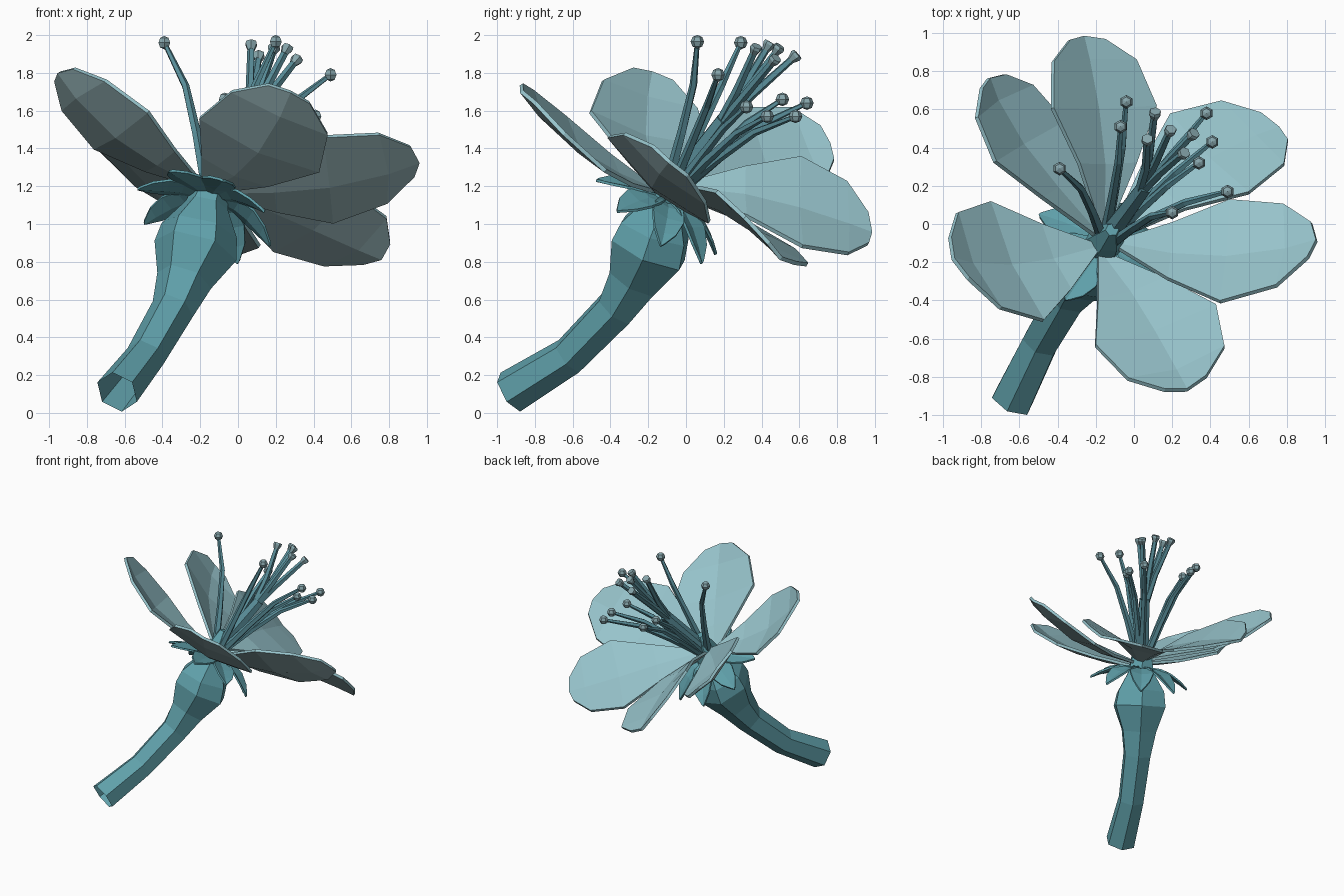
import bpy, bmesh, math
from mathutils import Vector as V

if "Cube" in bpy.data.objects:
    bpy.data.objects.remove(bpy.data.objects["Cube"])


def material(name, rgb):
    m = bpy.data.materials.new(name)
    m.diffuse_color = (*rgb, 1)
    m.use_nodes = True
    m.node_tree.nodes["Principled BSDF"].inputs["Base Color"].default_value = m.diffuse_color
    return m


STEM = material("stem teal", (0.115, 0.35, 0.40))
FILAMENT = material("filament teal", (0.10, 0.27, 0.32))
ANTHER = material("anther grey teal", (0.24, 0.38, 0.41))
INNER = material("petal inside pale teal", (0.31, 0.55, 0.60))
OUTER = material("petal outside grey teal", (0.33, 0.49, 0.51))

AXIS = V((0.22, 0.43, 0.87)).normalized()


def finish(name, bm, mats):
    me = bpy.data.meshes.new(name)
    bm.to_mesh(me)
    bm.free()
    ob = bpy.data.objects.new(name, me)
    bpy.context.collection.objects.link(ob)
    for m in mats:
        me.materials.append(m)
    return ob


def tube(bm, pts, radii, sides, cap_start=True):
    """Sweep a polygon ring along a path."""
    rings = []
    for i, p in enumerate(pts):
        t = (pts[min(i + 1, len(pts) - 1)] - pts[max(i - 1, 0)]).normalized()
        a = t.cross(V((0, 0, 1))).normalized()
        b = a.cross(t)
        ring = []
        for k in range(sides):
            w = 2 * math.pi * (k + 0.5) / sides
            ring.append(bm.verts.new(p + radii[i] * (a * math.cos(w) + b * math.sin(w))))
        rings.append(ring)
    for r, s in zip(rings, rings[1:]):
        for k in range(sides):
            j = (k + 1) % sides
            bm.faces.new((r[k], r[j], s[j], s[k]))
    bm.faces.new(rings[-1])
    if cap_start:
        bm.faces.new(rings[0][::-1])


def blade(name, base, tip, e1, e2, rows, sag, thick, mats):
    """Petal or sepal: creased sheet from base to tip, widest between e1 and e2."""
    base, tip, e1, e2 = V(base), V(tip), V(e1), V(e2)
    mid, side, h = (e1 + e2) / 2, (e1 - e2) / 2, 0.56
    up = side.cross(tip - base).normalized()
    if up.dot(AXIS) < 0:
        up = -up

    def centre(t):
        return (base * ((t - h) * (t - 1) / h) + mid * (t * (t - 1) / (h * (h - 1)))
                + tip * (t * (t - h) / (1 - h)))

    bm = bmesh.new()
    grid = []
    for t_edge, t_mid, w in rows:
        c = centre(t_edge)
        grid.append([bm.verts.new(c + side * w),
                     bm.verts.new(centre(t_mid) - up * sag * w),
                     bm.verts.new(c - side * w)])
    for r, s in zip(grid, grid[1:]):
        for k in (0, 1):
            bm.faces.new((r[k], r[k + 1], s[k + 1], s[k]))
    bm.normal_update()
    if sum((f.normal.dot(up) for f in bm.faces)) < 0:
        bmesh.ops.reverse_faces(bm, faces=bm.faces[:])
    ob = finish(name, bm, mats)
    mod = ob.modifiers.new("thickness", 'SOLIDIFY')
    mod.thickness, mod.offset = thick, -1
    mod.material_offset = len(mats) - 1
    return ob


# Stem with swollen flower base, open at the cut end
path = [(-0.64, -0.93, 0.11), (-0.49, -0.62, 0.30), (-0.345, -0.375, 0.55),
        (-0.285, -0.28, 0.70), (-0.225, -0.20, 0.86), (-0.205, -0.165, 0.965),
        (-0.165, -0.115, 1.10), (-0.135, -0.07, 1.22), (-0.115, -0.03, 1.34)]
bm = bmesh.new()
tube(bm, [V(p) for p in path],
     [0.118, 0.105, 0.115, 0.15, 0.225, 0.205, 0.115, 0.085, 0.035], 6, False)
finish("stem", bm, [STEM])

# Petals: base, tip, and the two points of greatest width
petals = [
    ((-0.20, -0.12, 1.22), (-0.93, -0.17, 1.82), (-0.47, -0.50, 1.60), (-0.75, 0.12, 1.41)),
    ((-0.16, -0.16, 1.19), (0.28, -0.85, 1.72), (-0.20, -0.63, 1.57), (0.43, -0.42, 1.29)),
    ((-0.08, -0.10, 1.18), (0.95, -0.07, 1.35), (0.45, -0.40, 1.47), (0.50, 0.13, 1.02)),
    ((-0.10, -0.05, 1.18), (0.76, 0.52, 0.84), (0.60, 0.17, 1.18), (0.19, 0.58, 0.87)),
    ((-0.15, -0.02, 1.20), (-0.25, 0.99, 0.97), (-0.42, 0.61, 1.36), (0.12, 0.62, 0.89)),
    ((-0.18, -0.05, 1.22), (-0.74, 0.77, 1.44), (-0.72, 0.33, 1.62), (-0.36, 0.54, 1.11)),
]
PETAL_ROWS = [(0, 0, 0.08), (0.28, 0.28, 0.55), (0.56, 0.56, 1.0),
              (0.83, 0.85, 0.80), (0.97, 1.0, 0.34)]
for i, p in enumerate(petals):
    blade(f"petal_{i + 1}", *p, PETAL_ROWS, 0.05, 0.022, [INNER, OUTER])

# Sepals: reflexed ring below the petals, drooping more on the downhill side
SEPAL_ROWS = [(0, 0, 0.5), (0.3, 0.3, 0.9), (0.56, 0.56, 1.0),
              (0.8, 0.82, 0.7), (0.97, 1.0, 0.15)]
C = V((-0.15, -0.10, 1.15))
X = V((1, 0, 0)).cross(AXIS).normalized()
Y = AXIS.cross(X)
for i in range(8):
    a = 2 * math.pi * (i + 0.3) / 8
    u = X * math.cos(a) + Y * math.sin(a)
    s = AXIS.cross(u) * 0.09
    drop = 0.125 - 0.15 * u.z
    m = C + u * 0.24 - AXIS * drop * 0.25
    blade(f"sepal_{i + 1}", C + u * 0.06, C + u * 0.385 - AXIS * drop, m + s, m - s,
          SEPAL_ROWS, 0.02, 0.014, [STEM])

# Stamens: bent filaments with round anthers
stamen_tips = [(-0.39, 0.29, 1.96), (-0.04, 0.64, 1.64), (-0.07, 0.51, 1.66),
               (0.20, 0.06, 1.965), (0.49, 0.17, 1.79), (0.34, 0.32, 1.62),
               (0.41, 0.43, 1.57), (0.38, 0.58, 1.57)]
root = V((-0.125, -0.05, 1.22))
for i, p in enumerate(stamen_tips):
    tip = V(p)
    d = tip - root
    out = d - AXIS * d.dot(AXIS)
    start = root + out.normalized() * 0.05
    pts = [start, start.lerp(tip, 0.35) - out * 0.07,
           start.lerp(tip, 0.7) - out * 0.11, tip]
    bm = bmesh.new()
    tube(bm, pts, [0.03, 0.025, 0.021, 0.013], 5)
    finish(f"filament_{i + 1}", bm, [FILAMENT])
    bm = bmesh.new()
    bmesh.ops.create_uvsphere(bm, u_segments=6, v_segments=4, radius=0.036)
    bmesh.ops.translate(bm, verts=bm.verts[:], vec=tip)
    finish(f"anther_{i + 1}", bm, [ANTHER])

# Pistil: central column that splits into styles with flared ends
fork = V((0.06, 0.20, 1.55))
bm = bmesh.new()
tube(bm, [root, root.lerp(fork, 0.5), fork], [0.06, 0.05, 0.045], 6)
finish("pistil_column", bm, [FILAMENT])
style_tips = [(0.07, 0.44, 1.95), (0.11, 0.58, 1.89), (0.26, 0.37, 1.93),
              (0.31, 0.47, 1.87), (0.19, 0.49, 1.93)]
for i, p in enumerate(style_tips):
    tip = V(p)
    d = (tip - fork).normalized()
    bm = bmesh.new()
    tube(bm, [root.lerp(fork, 0.8), fork.lerp(tip, 0.4), tip - d * 0.03],
         [0.026, 0.024, 0.02], 5)
    finish(f"style_{i + 1}", bm, [FILAMENT])
    bm = bmesh.new()
    tube(bm, [tip - d * 0.035, tip, tip + d * 0.015], [0.02, 0.034, 0.03], 6)
    finish(f"stigma_{i + 1}", bm, [ANTHER])
